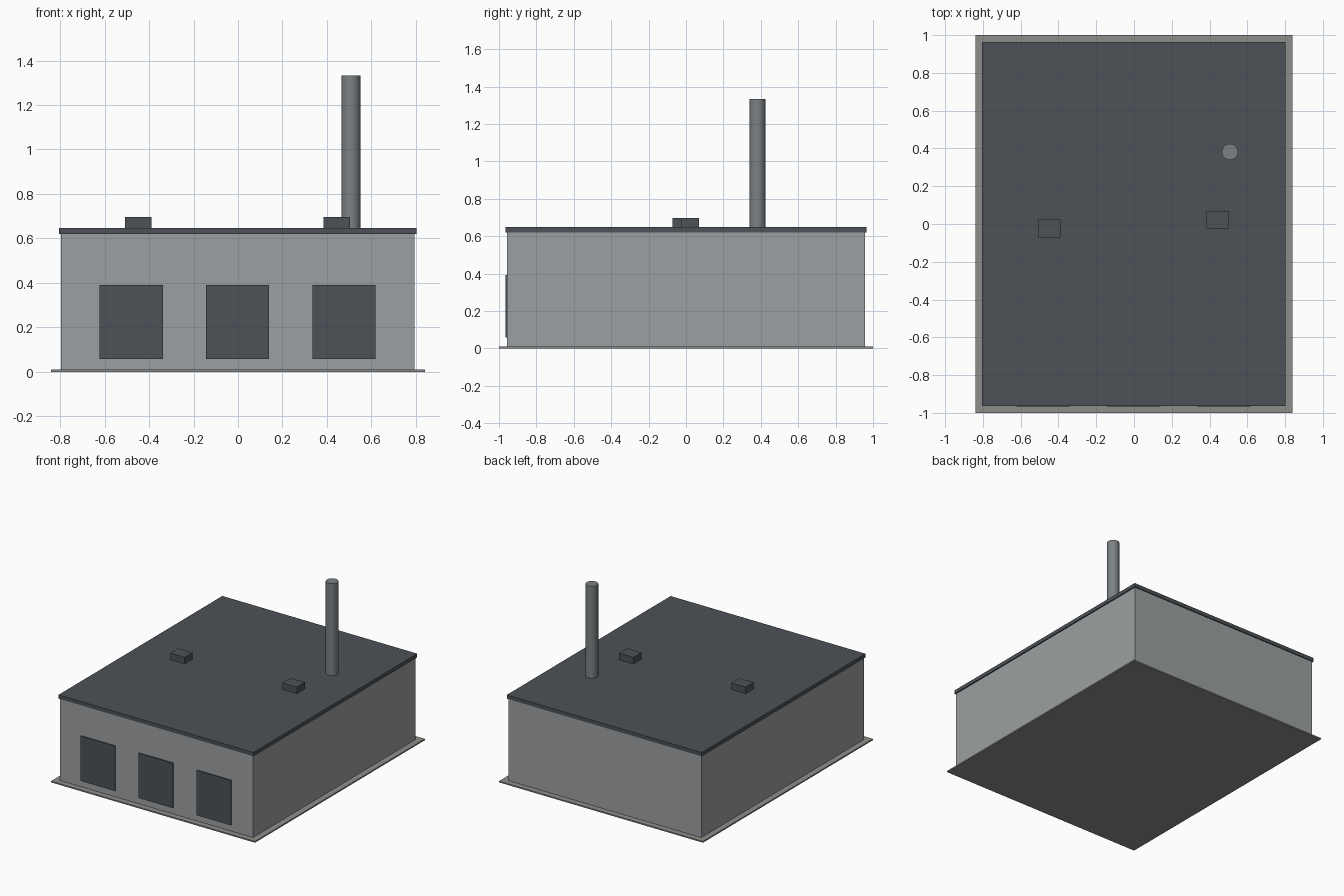
import bpy

if "Cube" in bpy.data.objects:
    bpy.data.objects.remove(bpy.data.objects["Cube"])


def material(name, rgb):
    m = bpy.data.materials.new(name)
    m.diffuse_color = (*rgb, 1)
    m.use_nodes = True
    m.node_tree.nodes["Principled BSDF"].inputs["Base Color"].default_value = m.diffuse_color
    return m


wall_mat = material("wall_grey", (0.33, 0.35, 0.36))
dark_mat = material("dark_metal", (0.075, 0.085, 0.095))
slab_mat = material("concrete", (0.27, 0.27, 0.25))
pipe_mat = material("pipe_grey", (0.20, 0.22, 0.23))


def box(name, x, y, z, mat):
    """Box from (min, max) pairs on each axis."""
    bpy.ops.mesh.primitive_cube_add(size=1, location=[(a + b) / 2 for a, b in (x, y, z)])
    ob = bpy.context.object
    ob.name = name
    ob.scale = [b - a for a, b in (x, y, z)]
    bpy.ops.object.transform_apply(location=False, rotation=False, scale=True)
    ob.data.materials.append(mat)
    return ob


# Ground slab, walls and overhanging flat roof
box("base_slab", (-0.84, 0.84), (-1, 1), (0, 0.01), slab_mat)
box("walls", (-0.796, 0.794), (-0.957, 0.957), (0.01, 0.625), wall_mat)
box("roof", (-0.804, 0.802), (-0.964, 0.964), (0.62, 0.648), dark_mat)

# Three loading doors across the front
for i in range(3):
    cx = -0.002 + (i - 1) * 0.478
    box(f"door_{i + 1}", (cx - 0.142, cx + 0.142), (-0.966, -0.95), (0.057, 0.391), dark_mat)

# Roof vents
for i, (cx, cy) in enumerate([(-0.449, -0.024), (0.444, 0.022)]):
    box(f"roof_vent_{i + 1}", (cx - 0.059, cx + 0.059), (cy - 0.047, cy + 0.047),
        (0.64, 0.697), dark_mat)

# Chimney stack
bpy.ops.mesh.primitive_cylinder_add(vertices=20, radius=0.043, depth=0.693,
                                    location=(0.508, 0.382, 0.9865))
chimney = bpy.context.object
chimney.name = "chimney"
chimney.data.materials.append(pipe_mat)
bpy.ops.object.shade_smooth_by_angle()
